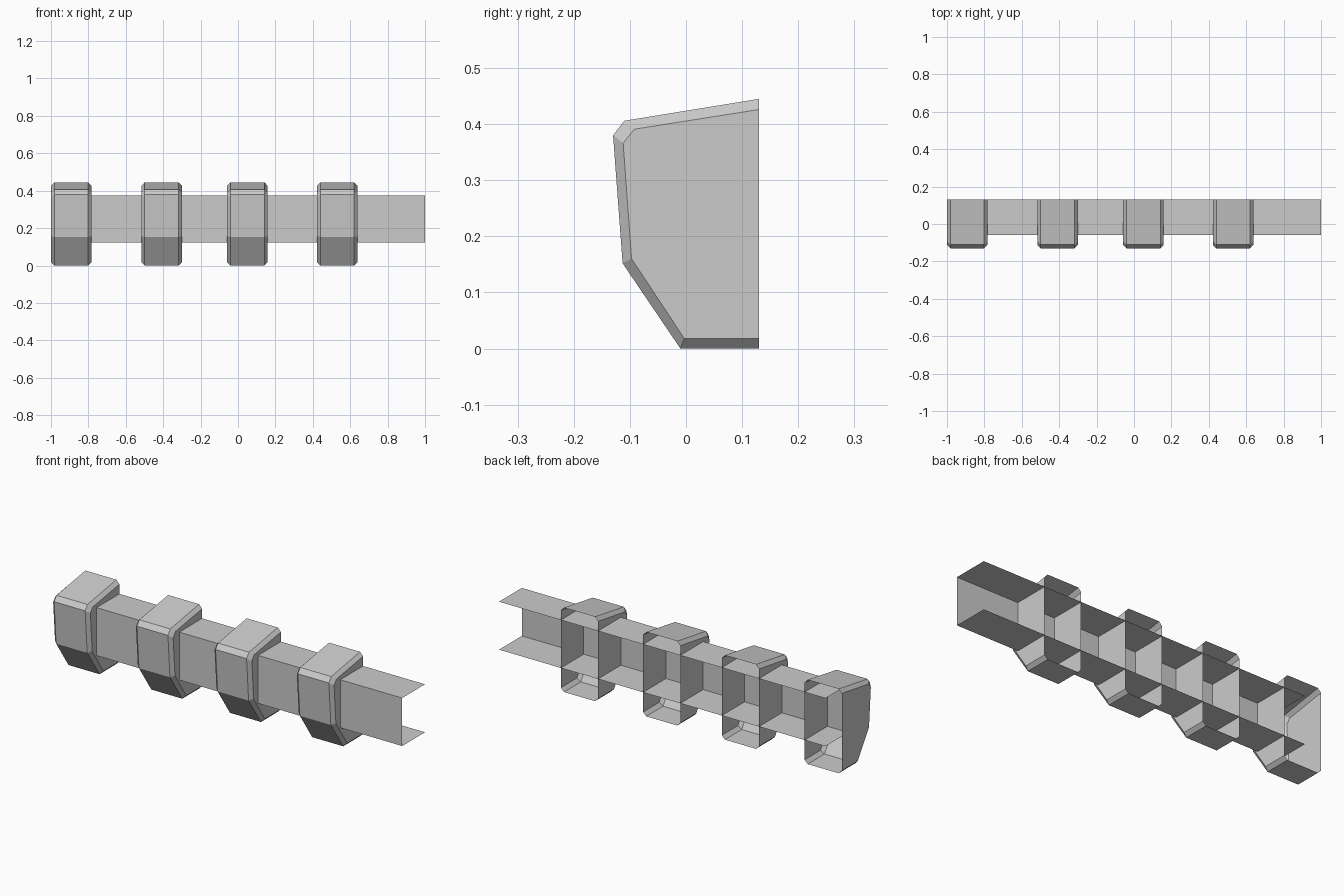
import bpy, bmesh

if "Cube" in bpy.data.objects:
    bpy.data.objects.remove(bpy.data.objects["Cube"])

# Side profiles (y, z), open at the back: full size and inset for the chamfered ends
OUTER = [(0.13, 0.445), (-0.11, 0.406), (-0.13, 0.38), (-0.113, 0.152), (-0.01, 0.0), (0.13, 0.0)]
INSET = [(0.13, 0.426), (-0.092, 0.391), (-0.112, 0.366), (-0.097, 0.16), (-0.003, 0.018), (0.13, 0.018)]
CHANNEL = [(0.13, 0.375), (-0.06, 0.375), (-0.06, 0.122), (0.13, 0.122)]


def loft(name, sections, capped):
    """Skin a list of (x, profile) sections, leaving the back open."""
    bm = bmesh.new()
    rows = [[bm.verts.new((x, y, z)) for y, z in prof] for x, prof in sections]
    for a, b in zip(rows, rows[1:]):
        for i in range(len(a) - 1):
            bm.faces.new((a[i], a[i + 1], b[i + 1], b[i]))
    if capped:
        bm.faces.new(list(reversed(rows[0])))
        bm.faces.new(rows[-1])
    bm.normal_update()
    # The front-most face must look towards -y
    front = min(bm.faces, key=lambda f: f.calc_center_median().y - f.calc_area())
    bm.faces.ensure_lookup_table()
    front = bm.faces[2 if capped else 1]
    if front.normal.y > 0:
        bmesh.ops.reverse_faces(bm, faces=bm.faces[:])
    if capped:
        bmesh.ops.recalc_face_normals(bm, faces=bm.faces[:])
    mesh = bpy.data.meshes.new(name)
    bm.to_mesh(mesh)
    bm.free()
    obj = bpy.data.objects.new(name, mesh)
    bpy.context.collection.objects.link(obj)
    return obj


# Long open channel rail
loft("rail", [(-0.905, CHANNEL), (1.0, CHANNEL)], False)

# Four chamfered bracket blocks
WIDTH, BEVEL = 0.217, 0.018
for n, x in enumerate((-1.0, -0.517, -0.058, 0.422)):
    loft(f"bracket_{n + 1}", [(x, INSET), (x + BEVEL, OUTER),
                              (x + WIDTH - BEVEL, OUTER), (x + WIDTH, INSET)], True)
